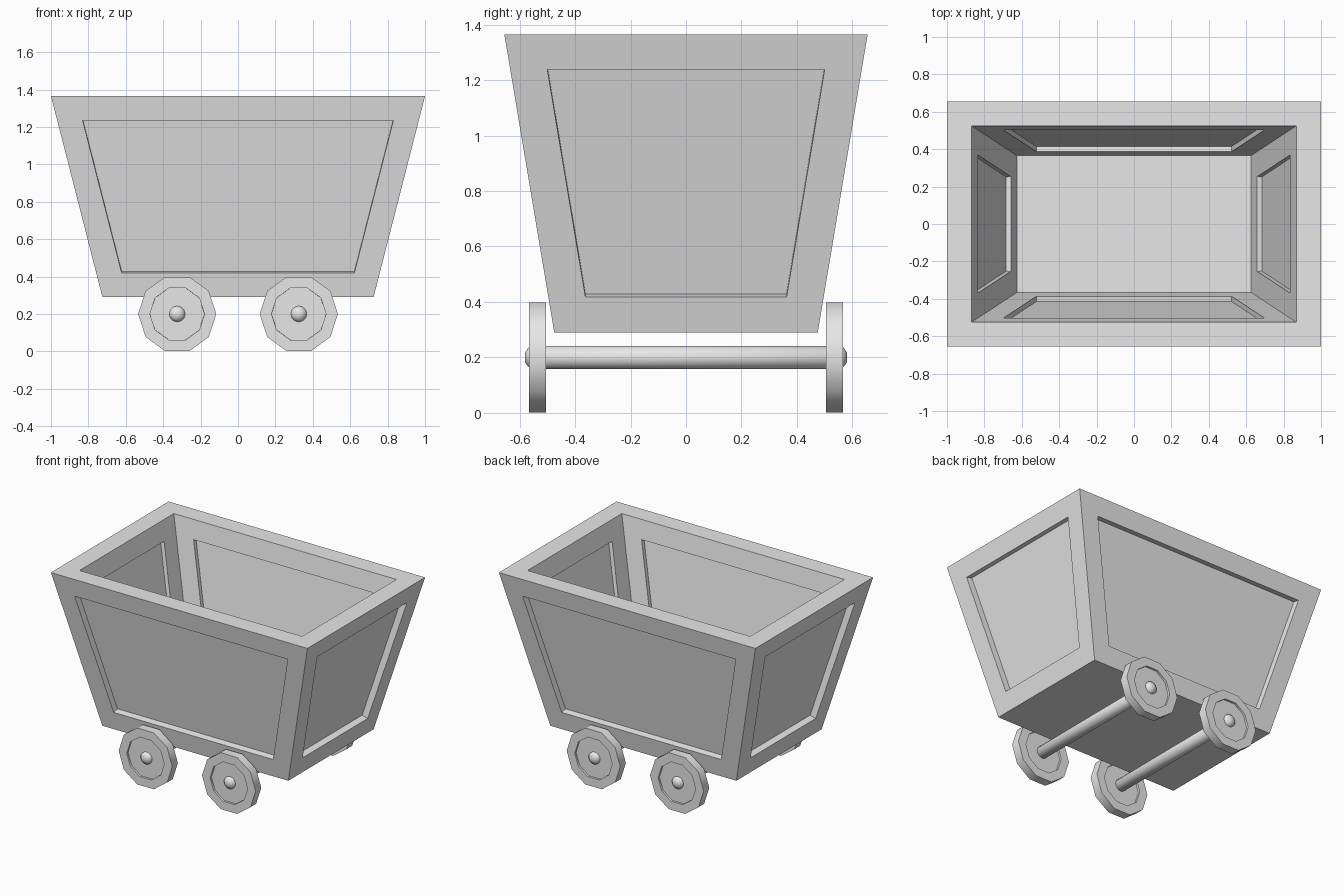
import bpy, bmesh, math
from mathutils import Matrix, Vector

old = bpy.data.objects.get("Cube")
if old:
    bpy.data.objects.remove(old, do_unlink=True)

GREY = (0.8, 0.8, 0.8, 1)
metal = bpy.data.materials.new("plain grey")
metal.use_nodes = True
metal.diffuse_color = GREY
metal.node_tree.nodes["Principled BSDF"].inputs["Base Color"].default_value = GREY


def finish(bm, name, smooth_angle=None):
    """Turn a bmesh into a named, coloured object."""
    bmesh.ops.recalc_face_normals(bm, faces=bm.faces)
    mesh = bpy.data.meshes.new(name)
    bm.to_mesh(mesh)
    bm.free()
    mesh.materials.append(metal)
    obj = bpy.data.objects.new(name, mesh)
    bpy.context.collection.objects.link(obj)
    if smooth_angle:
        bpy.ops.object.select_all(action="DESELECT")
        obj.select_set(True)
        bpy.context.view_layer.objects.active = obj
        bpy.ops.object.shade_smooth_by_angle(angle=math.radians(smooth_angle))
    return obj


def recess(bm, faces, border, depth):
    """Inset each face by a border and sink the panel inside it."""
    bmesh.ops.inset_individual(bm, faces=faces, thickness=border, use_even_offset=True)
    bmesh.ops.inset_individual(bm, faces=faces, thickness=0.0005, depth=-depth)


def ring(bm, half_x, half_y, z):
    corners = [(-1, -1), (1, -1), (1, 1), (-1, 1)]
    return [bm.verts.new((x * half_x, y * half_y, z)) for x, y in corners]


def bridge(bm, a, b):
    return [bm.faces.new((a[i], a[(i + 1) % 4], b[(i + 1) % 4], b[i])) for i in range(4)]


# Tub: flared outer shell, flat rim, flared inner walls and floor
bm = bmesh.new()
base = ring(bm, 0.725, 0.475, 0.29)
lip = ring(bm, 1.0, 0.655, 1.365)
mouth = ring(bm, 0.868, 0.525, 1.365)
floor = ring(bm, 0.625, 0.365, 0.415)
bm.faces.new(base[::-1])
outer = bridge(bm, base, lip)
bridge(bm, lip, mouth)
inner = bridge(bm, mouth, floor)
bm.faces.new(floor)
bmesh.ops.recalc_face_normals(bm, faces=bm.faces)
recess(bm, outer, 0.132, 0.045)
recess(bm, inner, 0.132, 0.028)
finish(bm, "tub")


def cylinder(bm, r1, r2, depth, sides, centre):
    """Cylinder or cone frustum lying along y; r2 is the +y end."""
    place = Matrix.Translation(centre) @ Matrix.Rotation(-math.pi / 2, 4, "X")
    turn = Matrix.Rotation(math.pi / 2, 4, "Z")
    bmesh.ops.create_cone(bm, cap_ends=True, segments=sides, radius1=r1,
                          radius2=r2, depth=depth, matrix=place @ turn)


for end, x in (("right", -0.325), ("left", 0.325)):
    # Axle with tapered hub caps
    bm = bmesh.new()
    cylinder(bm, 0.042, 0.042, 1.12, 32, Vector((x, 0, 0.2)))
    for side in (-1, 1):
        cap = [f for f in bm.faces if f.normal.y * side > 0.9]
        bmesh.ops.inset_individual(bm, faces=cap, thickness=0.012, depth=0.012)
        bmesh.ops.inset_individual(bm, faces=cap, thickness=0.014, depth=0.009)
    finish(bm, end + "_axle", 50)

    # Ten-sided wheels, dished on both faces
    for row, side in (("front", -1), ("back", 1)):
        bm = bmesh.new()
        cylinder(bm, 0.209, 0.209, 0.062, 10, Vector((x, side * 0.535, 0.2)))
        bm.normal_update()
        discs = [f for f in bm.faces if abs(f.normal.y) > 0.9]
        recess(bm, discs, 0.06, 0.014)
        finish(bm, f"{row}_{end}_wheel", 40)
